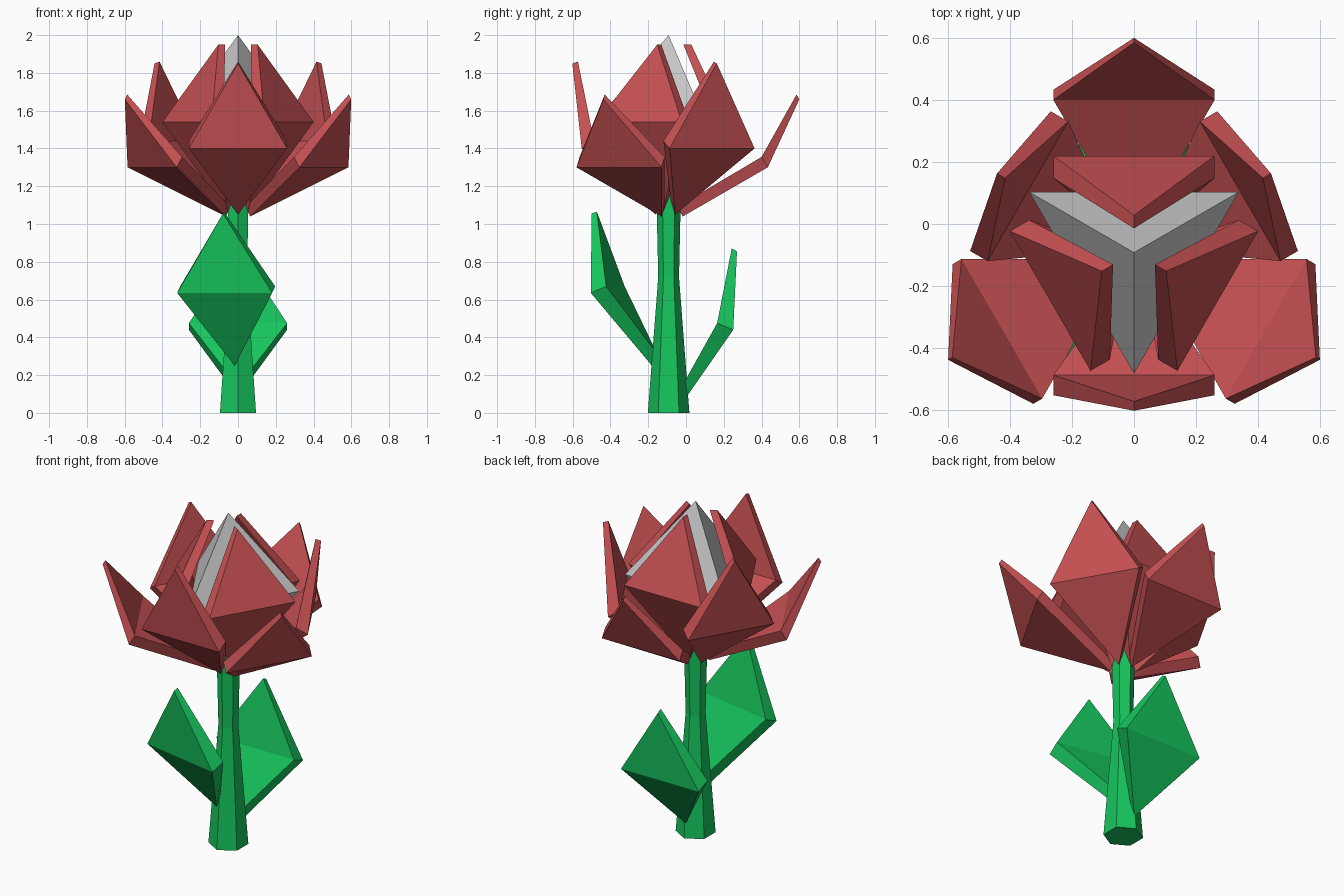
import bpy, bmesh
from math import sin, cos, radians
from mathutils import Vector

if "Cube" in bpy.data.objects:
    bpy.data.objects.remove(bpy.data.objects["Cube"])

CY = -0.092  # flower axis in y


def material(name, rgb):
    m = bpy.data.materials.new(name)
    m.diffuse_color = (*rgb, 1)
    m.use_nodes = True
    m.node_tree.nodes["Principled BSDF"].inputs["Base Color"].default_value = m.diffuse_color
    return m


RED = material("red", (0.56, 0.08, 0.085))
GREEN = material("green", (0.008, 0.56, 0.11))


def make(name, verts, faces, mat=None):
    me = bpy.data.meshes.new(name)
    bm = bmesh.new()
    vs = [bm.verts.new(v) for v in verts]
    for f in faces:
        bm.faces.new([vs[i] for i in f])
    bmesh.ops.recalc_face_normals(bm, faces=bm.faces)
    bm.to_mesh(me)
    bm.free()
    ob = bpy.data.objects.new(name, me)
    bpy.context.collection.objects.link(ob)
    if mat:
        me.materials.append(mat)


def rings(name, sides, start, profile, mat=None):
    """Faceted lathe around the flower axis; radius 0 makes a point."""
    verts, loops, faces = [], [], []
    for r, z in profile:
        n = sides if r > 0 else 1
        loops.append([len(verts) + i for i in range(n)] * (sides // n))
        for i in range(n):
            a = radians(start + 360 * i / sides)
            verts.append((r * cos(a), CY + r * sin(a), z))
    for lo, hi in zip(loops, loops[1:]):
        for i in range(sides):
            j = (i + 1) % sides
            faces.append(list(dict.fromkeys((lo[i], lo[j], hi[j], hi[i]))))
    for loop, (r, z) in zip((loops[0], loops[-1]), (profile[0], profile[-1])):
        if r > 0:
            faces.append(loop)
    make(name, verts, faces, mat)


def blade(name, angle, outer, inner, half, mat):
    """Creased, thick kite; outer and inner are (radius, z) of base, middle, tip."""
    a = radians(angle)
    out, side = Vector((cos(a), sin(a), 0)), Vector((-sin(a), cos(a), 0))
    verts = []
    for base, mid, tip in (outer, inner):
        for (r, z), s in ((base, 0), (mid, half), (tip, 0), (mid, -half)):
            verts.append(out * r + side * s + Vector((0, CY, z)))
    faces = [(0, 1, 3), (1, 2, 3), (4, 5, 7), (5, 6, 7)]
    faces += [(i, (i + 1) % 4, (i + 1) % 4 + 4, i + 4) for i in range(4)]
    make(name, verts, faces, mat)


# Stem and three-sided bud
rings("stem", 6, 90, [(0.11, 0), (0.055, 0.72), (0.067, 1.25)], GREEN)
rings("bud", 3, 30, [(0, 1.1), (0.39, 1.54), (0, 2.0)])

# Three rings of three petals
layers = {
    "inner_petal": (90, [(0.06, 1.06), (0.312, 1.54), (0.12, 1.95)],
                    [(0.02, 1.09), (0.24, 1.55), (0.078, 1.95)]),
    "middle_petal": (30, [(0.07, 1.05), (0.46, 1.40), (0.51, 1.85)],
                     [(0.03, 1.10), (0.395, 1.44), (0.48, 1.86)]),
    "outer_petal": (90, [(0.075, 1.04), (0.525, 1.30), (0.692, 1.66)],
                    [(0.045, 1.09), (0.492, 1.355), (0.677, 1.685)]),
}
for name, (start, outer, inner) in layers.items():
    for i in range(3):
        blade(f"{name}_{i + 1}", start + 120 * i, outer, inner, 0.26, RED)

# Leaves
blade("back_leaf", 90, [(0.095, 0.085), (0.342, 0.44), (0.362, 0.855)],
      [(0.07, 0.14), (0.257, 0.475), (0.334, 0.87)], 0.26, GREEN)
blade("front_leaf", 259, [(0.09, 0.25), (0.37, 0.635), (0.415, 1.055)],
      [(0.06, 0.31), (0.287, 0.67), (0.387, 1.065)], 0.256, GREEN)
